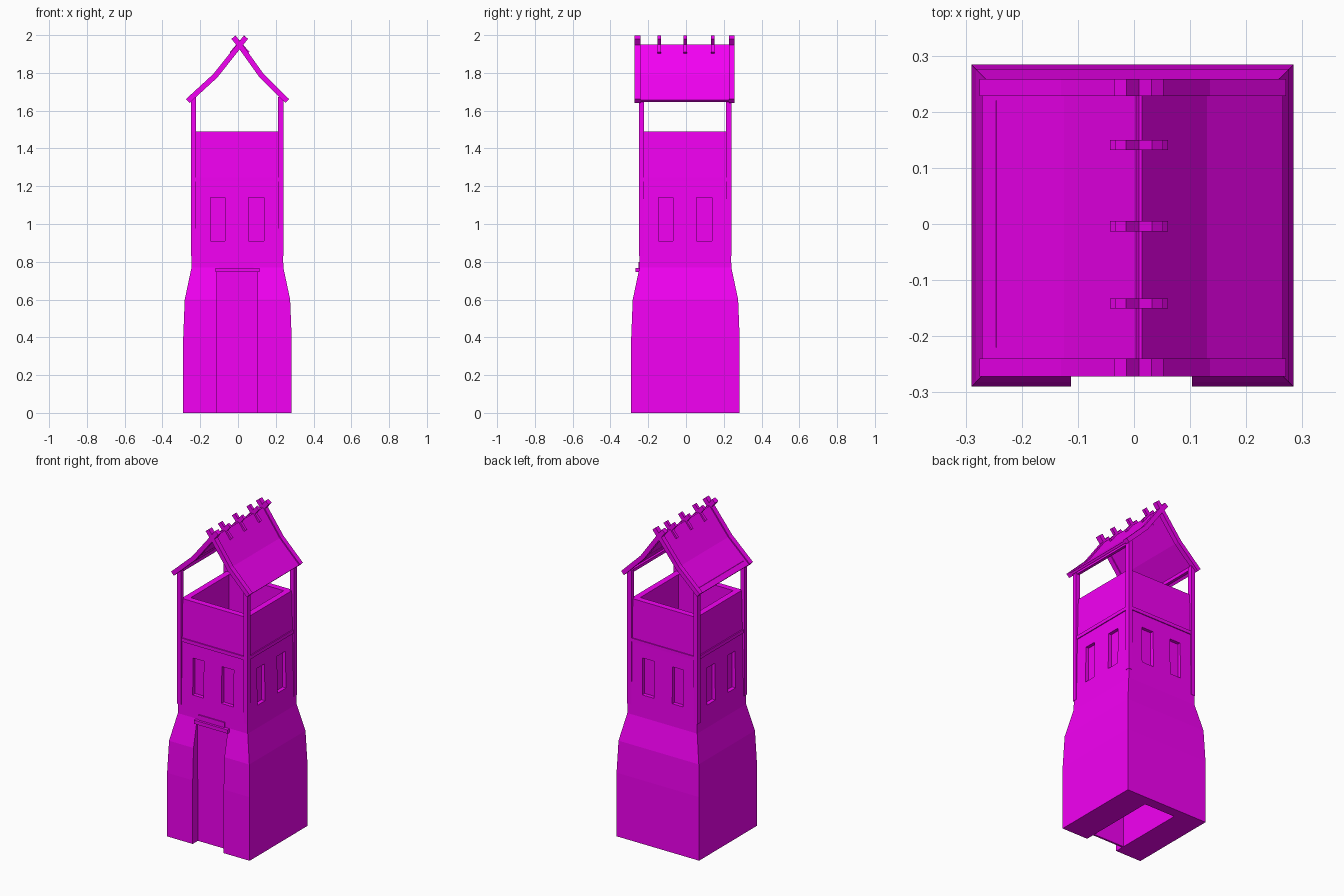
import bpy, bmesh
from mathutils import Vector

if "Cube" in bpy.data.objects:
    bpy.data.objects.remove(bpy.data.objects["Cube"])

mat = bpy.data.materials.new("magenta")
mat.diffuse_color = (0.9, 0.0, 0.9, 1)
mat.use_nodes = True
mat.node_tree.nodes["Principled BSDF"].inputs["Base Color"].default_value = mat.diffuse_color


def finish(name, bm):
    bmesh.ops.recalc_face_normals(bm, faces=bm.faces)
    me = bpy.data.meshes.new(name)
    bm.to_mesh(me)
    bm.free()
    ob = bpy.data.objects.new(name, me)
    bpy.context.collection.objects.link(ob)
    me.materials.append(mat)
    return ob


def add_box(bm, x0, x1, y0, y1, z0, z1):
    vs = bmesh.ops.create_cube(bm, size=1)["verts"]
    for v in vs:
        v.co = Vector((x1 if v.co.x > 0 else x0, y1 if v.co.y > 0 else y0, z1 if v.co.z > 0 else z0))


def boxes(name, items):
    bm = bmesh.new()
    for b in items:
        add_box(bm, *b)
    return finish(name, bm)


def ribbon(name, path, thick, y0, y1):
    """Bent plank: xz centre line with thickness, running from y0 to y1."""
    pts = [Vector(p) for p in path]
    sides = ([], [])
    for i, p in enumerate(pts):
        d = (pts[min(i + 1, len(pts) - 1)] - pts[max(i - 1, 0)]).normalized()
        n = Vector((-d.y, d.x)) * thick / 2
        sides[0].append(p + n)
        sides[1].append(p - n)
    bm = bmesh.new()
    rings = [[bm.verts.new((q.x, y, q.y)) for q, y in
              ((a, y0), (b, y0), (b, y1), (a, y1))] for a, b in zip(*sides)]
    for r, s in zip(rings, rings[1:]):
        for k in range(4):
            bm.faces.new((r[k], r[(k + 1) % 4], s[(k + 1) % 4], s[k]))
    bm.faces.new(rings[0])
    bm.faces.new(rings[-1])
    return finish(name, bm)


def cut(ob, cutter):
    m = ob.modifiers.new("cut", "BOOLEAN")
    m.object = cutter
    m.solver = "EXACT"
    bpy.context.view_layer.objects.active = ob
    bpy.ops.object.modifier_apply(modifier="cut")
    bpy.data.objects.remove(cutter)


# Tower wall: square sections stacked along z
C = -0.003
bm = bmesh.new()
prev = None
for z, h in ((0, .287), (.4, .287), (.6, .279), (.77, .243), (1.24, .234), (1.49, .228)):
    ring = [bm.verts.new((C + sx * h, C + sy * h, z)) for sx, sy in ((-1, -1), (1, -1), (1, 1), (-1, 1))]
    if prev:
        for k in range(4):
            bm.faces.new((prev[k], prev[(k + 1) % 4], ring[(k + 1) % 4], ring[k]))
    else:
        bm.faces.new(ring)
    prev = ring
bm.faces.new(prev)
wall = finish("tower_wall", bm)

# Window recesses, two per side, and the open top platform
holes = []
for a, b in ((-.145, -.07), (.055, .138)):
    for s in (-1, 1):
        lo, hi = sorted((C + s * .216, C + s * .3))
        holes.append((a, b, lo, hi, .91, 1.14))
        holes.append((lo, hi, a, b, .91, 1.14))
holes.append((C - .19, C + .19, C - .19, C + .19, 1.25, 1.6))
cut(wall, boxes("wall_cutter", holes))

# Doorway passage, open underneath
cut(wall, boxes("door_cutter", [(-.112, .103, -.4, .22, -.1, .765)]))
boxes("door_lower", [(-.112, .103, -.238, -.226, 0, .39)])
boxes("door_upper", [(-.112, .103, -.243, -.226, .39, .765)])
boxes("door_lintel", [(-.12, .115, -.267, -.23, .745, .768)])
boxes("lintel_step", [(-.1, .082, -.252, -.22, .768, .80)])

# Corner posts and the plates under the roof
E = ((-.25, -.222), (.212, .241))
boxes("corner_posts", [(*x, *y, .83, 1.672) for x in E for y in E])
boxes("roof_plates", [(-.246, -.228, -.22, .22, 1.655, 1.68), (.219, .237, -.22, .22, 1.65, 1.668)])

# Horizontal bands between the posts
band = []
for lo, hi in ((-.244, -.22), (.212, .237)):
    band += [(-.222, .212, lo, hi, 1.225, 1.247), (lo, hi, -.222, .212, 1.225, 1.247)]
boxes("wall_bands", band)

# Fine cracks on the upper wall
bm = bmesh.new()
for axis in (0, 1):
    for s in (-1, 1):
        vs = []
        for u, z in ((.025, 1.47), (.045, 1.39), (.028, 1.30), (.039, 1.39)):
            d = C + s * (.2355 - (z - 1.24) * .024)
            vs.append(bm.verts.new((u, d, z) if axis else (d, u, z)))
        bm.faces.new(vs)
finish("wall_cracks", bm)

# Roof: bent panels, gable rafters and crossed ridge sticks
for side, s in (("left", 1), ("right", -1)):
    foot, bend = (-.266, -.12) if s > 0 else (.261, .125)
    low = [(foot, 1.651), (bend, 1.785)]
    ribbon("roof_panel_" + side, low + [(.009, 1.947)], .014, -.241, .229)
    tip = (.009 + s * .033, 1.989)
    for end, y0, y1 in (("front", -.272, -.24), ("back", .228, .258)):
        ribbon(f"rafter_{side}_{end}", low + [(.009, 1.947), tip], .028, y0, y1)
    for y in (-.142, -.004, .141):
        ribbon("ridge_stick_" + side, [(.009 - s * .042, 1.902), tip], .026, y - .009, y + .009)
